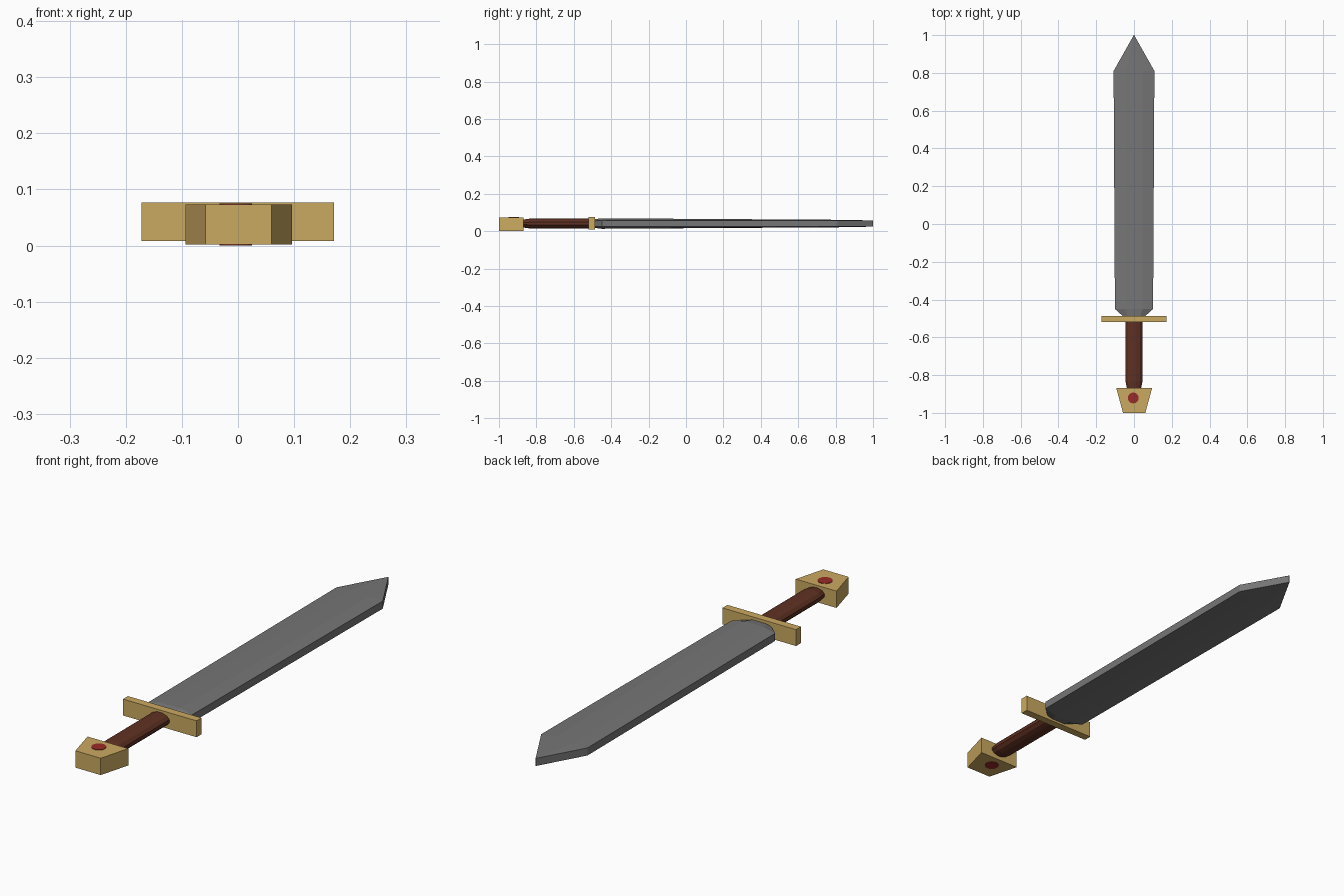
import bpy, bmesh, math

if "Cube" in bpy.data.objects:
    bpy.data.objects.remove(bpy.data.objects["Cube"])

def material(name, rgb):
    m = bpy.data.materials.new(name)
    m.diffuse_color = (*rgb, 1)
    m.use_nodes = True
    m.node_tree.nodes["Principled BSDF"].inputs["Base Color"].default_value = m.diffuse_color
    return m

gold = material("gold", (0.60, 0.40, 0.12))
steel = material("grey steel", (0.18, 0.18, 0.18))
leather = material("brown leather", (0.115, 0.03, 0.016))
red = material("red gem", (0.32, 0.024, 0.02))
MID = 0.041

def finish(name, bm, mat):
    bmesh.ops.remove_doubles(bm, verts=bm.verts, dist=1e-5)
    bmesh.ops.recalc_face_normals(bm, faces=bm.faces)
    me = bpy.data.meshes.new(name)
    bm.to_mesh(me)
    bm.free()
    me.materials.append(mat)
    ob = bpy.data.objects.new(name, me)
    bpy.context.collection.objects.link(ob)
    return ob

def loft(name, rings, mat):
    """Skin a list of equal-length closed point rings and cap both ends."""
    bm = bmesh.new()
    loops = [[bm.verts.new(p) for p in ring] for ring in rings]
    n = len(loops[0])
    for a, b in zip(loops, loops[1:]):
        for i in range(n):
            j = (i + 1) % n
            bm.faces.new((a[i], a[j], b[j], b[i]))
    bm.faces.new(loops[0])
    bm.faces.new(loops[-1])
    return finish(name, bm, mat)

def blade_ring(y, w, c, e, h):
    # half width, half width of flat centre, half edge thickness, half thickness
    pts = [(w, -e), (w, e), (c, h), (-c, h), (-w, e), (-w, -e), (-c, -h), (c, -h)]
    return [(x, y, MID + z) for x, z in pts]

# Blade: broad, thinning towards a straight-sided point
loft("blade", [blade_ring(-0.500, 0.045, 0.030, 0.014, 0.022),
               blade_ring(-0.450, 0.101, 0.045, 0.016, 0.028),
               blade_ring(0.810, 0.108, 0.045, 0.016, 0.020),
               blade_ring(1.000, 0.001, 0.0005, 0.016, 0.0165)], steel)

# Grip: twelve-sided, slightly tapered at the pommel end
def grip_ring(y, rx, rz):
    return [(rx * math.cos(a), y, MID + rz * math.sin(a))
            for a in (math.tau * (i + 0.5) / 12 for i in range(12))]

loft("grip", [grip_ring(-0.885, 0.036, 0.020), grip_ring(-0.835, 0.046, 0.027),
              grip_ring(-0.510, 0.046, 0.027)], leather)

# Cross guard and wedge pommel
def slab(y, x0, x1, z0, z1):
    return [(x0, y, z0), (x1, y, z0), (x1, y, z1), (x0, y, z1)]

loft("cross_guard", [slab(-0.520, -0.172, 0.171, 0.008, 0.077),
                     slab(-0.487, -0.172, 0.171, 0.008, 0.077)], gold)
loft("pommel", [slab(-1.0, -0.058, 0.060, 0.002, 0.073),
                slab(-0.868, -0.094, 0.096, 0.002, 0.073)], gold)

# Gem set through the pommel, showing on both faces
bm = bmesh.new()
bmesh.ops.create_cone(bm, cap_ends=True, segments=16, radius1=0.029, radius2=0.029, depth=0.075)
bmesh.ops.translate(bm, verts=bm.verts, vec=(-0.004, -0.921, 0.0375))
finish("pommel_gem", bm, red)
